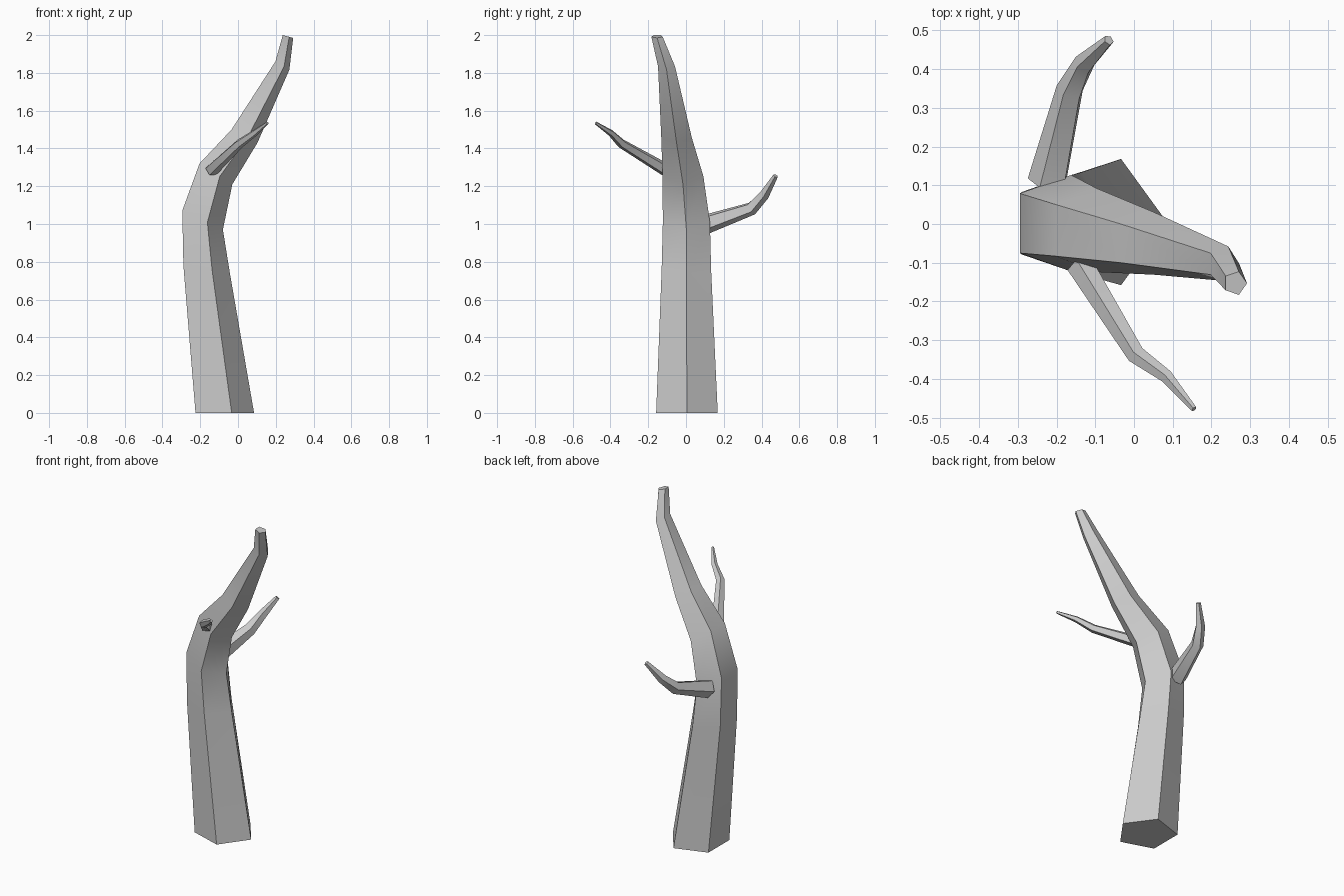
import bpy, bmesh, math
from mathutils import Vector

if "Cube" in bpy.data.objects:
    bpy.data.objects.remove(bpy.data.objects["Cube"])

SIDES = 5


def loft(name, rings, turn=0):
    """Skin five-sided rings given as (centre, radius, u axis, v axis), capped at both ends."""
    bm = bmesh.new()
    loops = []
    for c, r, u, v in rings:
        angles = [math.radians(turn) + math.tau * i / SIDES for i in range(SIDES)]
        loops.append([bm.verts.new(c + r * (math.cos(a) * u + math.sin(a) * v)) for a in angles])
    for lo, hi in zip(loops, loops[1:]):
        for i in range(SIDES):
            j = (i + 1) % SIDES
            bm.faces.new((lo[i], lo[j], hi[j], hi[i]))
    bm.faces.new(loops[0][::-1])
    bm.faces.new(loops[-1])
    bmesh.ops.recalc_face_normals(bm, faces=bm.faces)
    mesh = bpy.data.meshes.new(name)
    bm.to_mesh(mesh)
    bm.free()
    ob = bpy.data.objects.new(name, mesh)
    bpy.context.collection.objects.link(ob)
    bpy.ops.object.select_all(action='DESELECT')
    ob.select_set(True)
    bpy.context.view_layer.objects.active = ob
    bpy.ops.object.shade_smooth_by_angle(angle=math.radians(40))
    return ob


def branch(name, path, turn):
    """Sweep a tapering branch along points (x, y, z, radius)."""
    pts = [Vector(p[:3]) for p in path]
    rings = []
    for i, p in enumerate(pts):
        before = (p - pts[i - 1]).normalized() if i > 0 else Vector()
        after = (pts[i + 1] - p).normalized() if i < len(pts) - 1 else Vector()
        t = (before + after).normalized()
        u = t.cross(Vector((0, 0, 1))).normalized()
        rings.append((p, path[i][3], u, u.cross(t)))
    return loft(name, rings, turn)


# Trunk: left x, left z, right x, right z, centre y of each tilted ring
trunk = [
    (-0.225, 0.00, 0.085, 0.00, 0.005),
    (-0.289, 0.78, -0.043, 0.74, 0.002),
    (-0.295, 1.07, -0.080, 0.97, 0.002),
    (-0.204, 1.32, -0.030, 1.21, -0.016),
    (-0.034, 1.50, 0.103, 1.43, -0.050),
    (0.198, 1.86, 0.272, 1.817, -0.103),
    (0.237, 2.00, 0.292, 1.985, -0.153),
]
rings = []
for lx, lz, rx, rz, y in trunk:
    span = Vector((rx - lx, 0, rz - lz))
    r = span.length / (1 + math.cos(math.pi / SIDES))
    u = span.normalized()
    rings.append((Vector((rx, y, rz)) - u * r, r, u, Vector((0, 1, 0))))
loft("trunk", rings)

# Side branches
branch("back_branch", [
    (-0.222, 0.105, 1.000, 0.054),
    (-0.165, 0.345, 1.082, 0.037),
    (-0.128, 0.415, 1.155, 0.028),
    (-0.065, 0.475, 1.255, 0.014)], 110)
branch("front_branch", [
    (-0.140, -0.105, 1.285, 0.036),
    (0.007, -0.340, 1.425, 0.025),
    (0.085, -0.395, 1.480, 0.018),
    (0.155, -0.478, 1.535, 0.008)], 90)
